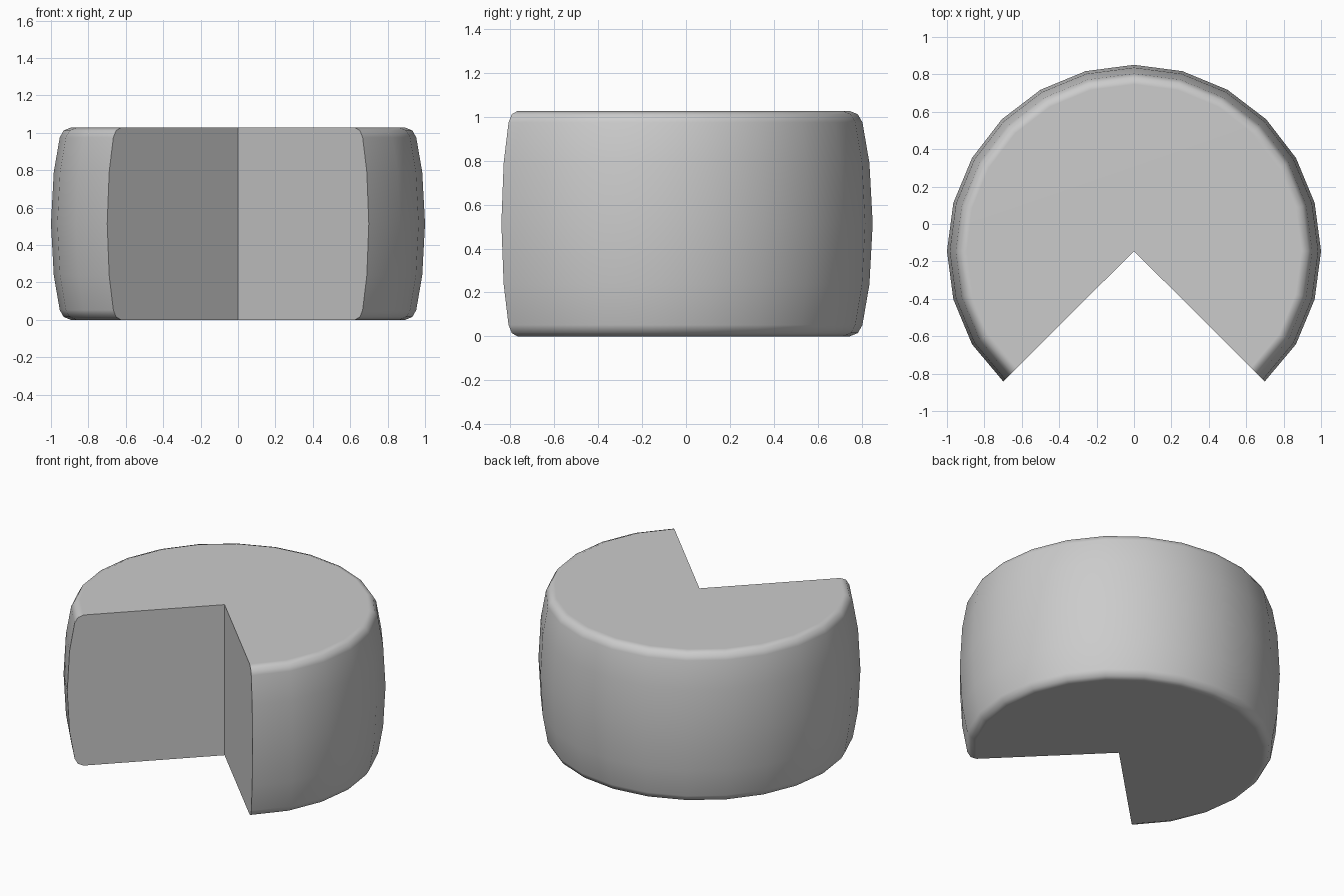
import bpy, bmesh, math

if "Cube" in bpy.data.objects:
    bpy.data.objects.remove(bpy.data.objects["Cube"])

# Bulging rim profile (radius, z), mirrored about mid height
H = 1.027
upper = [(1.0, H / 2), (0.985, 0.79), (0.953, 0.975), (0.932, 1.012), (0.895, H)]
profile = [(r, H - z) for r, z in reversed(upper[1:])] + upper
CY = -0.145          # wheel axis in y
STEPS = 18           # 270 degrees in 15 degree steps

bm = bmesh.new()
axis = [bm.verts.new((0, CY, z)) for z in (0, H)]

# Rim columns swept around three quarters of a circle
cols = []
for i in range(STEPS + 1):
    a = math.radians(-45 + 15 * i)
    k = 0.989 if i in (0, STEPS) else 1.0
    cols.append([bm.verts.new((k * r * math.cos(a), CY + 0.996 * k * r * math.sin(a), z))
                 for r, z in profile])
for c, d in zip(cols, cols[1:]):
    for j in range(len(profile) - 1):
        bm.faces.new((c[j], d[j], d[j + 1], c[j + 1]))

# Flat top and bottom
bm.faces.new([axis[1]] + [c[-1] for c in cols])
bm.faces.new([axis[0]] + [c[0] for c in reversed(cols)])

# Two flat cut faces
for c in (cols[0], cols[-1]):
    bm.faces.new([axis[0]] + c + [axis[1]])
bmesh.ops.recalc_face_normals(bm, faces=bm.faces)

mesh = bpy.data.meshes.new("cheese_wheel")
bm.to_mesh(mesh)
bm.free()
wheel = bpy.data.objects.new("cheese_wheel", mesh)
bpy.context.collection.objects.link(wheel)

# Soft rim, crisp cuts
bpy.context.view_layer.objects.active = wheel
wheel.select_set(True)
bpy.ops.object.shade_smooth_by_angle(angle=math.radians(50))
weighted = wheel.modifiers.new("weighted_normals", 'WEIGHTED_NORMAL')
weighted.keep_sharp = True
